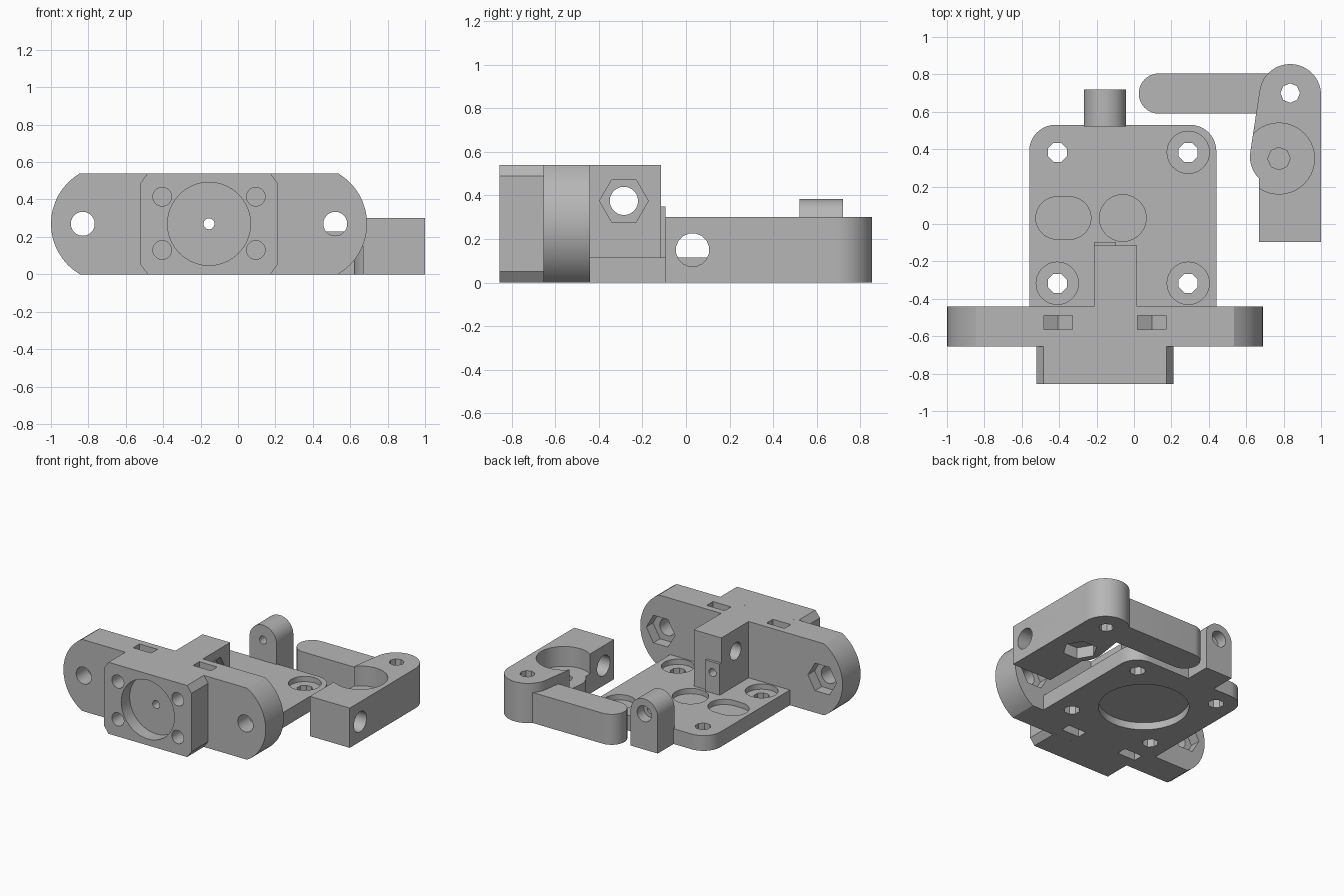
import bpy, bmesh
from math import cos, sin, radians

cube = bpy.data.objects.get("Cube")
if cube:
    bpy.data.objects.remove(cube, do_unlink=True)

grey = bpy.data.materials.new("plain grey")
grey.use_nodes = True
COLOUR = (0.47, 0.47, 0.47, 1)
grey.diffuse_color = COLOUR
grey.node_tree.nodes["Principled BSDF"].inputs["Base Color"].default_value = COLOUR


def arc(u, v, r, start, end, n=16):
    angles = [radians(start + (end - start) * i / n) for i in range(n + 1)]
    return [(u + r * cos(a), v + r * sin(a)) for a in angles]


def ring(u, v, r, n=40, turn=0):
    return arc(u, v, r, turn, turn + 360, n)[:-1]


def rect(u0, u1, v0, v1):
    return [(u0, v0), (u1, v0), (u1, v1), (u0, v1)]


def prism(name, axis, outline, lo, hi):
    """Extrude an outline along x (y,z plane), y (x,z plane) or z (x,y plane)."""
    place = {"x": lambda u, v, w: (w, u, v),
             "y": lambda u, v, w: (u, w, v),
             "z": lambda u, v, w: (u, v, w)}[axis]
    bm = bmesh.new()
    low = [bm.verts.new(place(u, v, lo)) for u, v in outline]
    high = [bm.verts.new(place(u, v, hi)) for u, v in outline]
    bm.faces.new(low)
    bm.faces.new(high)
    n = len(outline)
    for i in range(n):
        j = (i + 1) % n
        bm.faces.new((low[i], low[j], high[j], high[i]))
    bmesh.ops.recalc_face_normals(bm, faces=bm.faces)
    mesh = bpy.data.meshes.new(name)
    bm.to_mesh(mesh)
    bm.free()
    mesh.materials.append(grey)
    ob = bpy.data.objects.new(name, mesh)
    bpy.context.collection.objects.link(ob)
    return ob


def combine(target, others, operation):
    """Apply each helper solid to the target, then remove the helpers."""
    for other in others:
        mod = target.modifiers.new("solid", "BOOLEAN")
        mod.operation, mod.solver, mod.object = operation, "EXACT", other
        bpy.context.view_layer.update()
        graph = bpy.context.evaluated_depsgraph_get()
        mesh = bpy.data.meshes.new_from_object(target.evaluated_get(graph))
        target.modifiers.clear()
        target.data = mesh
        bpy.data.objects.remove(other, do_unlink=True)


def finish(ob):
    bpy.ops.object.select_all(action="DESELECT")
    ob.select_set(True)
    bpy.context.view_layer.objects.active = ob
    bpy.ops.object.shade_smooth_by_angle(angle=radians(28))


MID, AXIS, TOP, PLATE = -0.155, 0.27, 0.54, 0.115

# Main bracket: flange with rounded ends
flange = arc(0.377, AXIS, 0.313, -59.6, 59.6) + arc(-0.687, AXIS, 0.313, 120.4, 239.6)
bracket = prism("main_bracket", "y", flange, -0.655, -0.44)

# Chamfered motor block, spine, tab, base plate and rear lug
cx, cz = 0.037, 0.05
block = [(-0.52, cz), (-0.52 + cx, 0), (0.21 - cx, 0), (0.21, cz),
         (0.21, TOP - cz), (0.21 - cx, TOP), (-0.52 + cx, TOP), (-0.52, TOP - cz)]
plate = ([(-0.56, -0.46), (0.44, -0.46)] + arc(0.30, 0.39, 0.14, 0, 90)
         + arc(-0.42, 0.39, 0.14, 90, 180))
lug = [(MID - 0.113, 0), (MID + 0.113, 0)] + arc(MID, AXIS, 0.113, 0, 180, 24)
combine(bracket, [
    prism("motor_block", "y", block, -0.855, -0.64),
    prism("spine", "z", rect(-0.215, 0.015, -0.46, -0.115), 0, TOP),
    prism("base_plate", "z", plate, 0, PLATE),
    prism("tab", "z", rect(-0.215, -0.095, -0.13, -0.095), 0.05, 0.35),
    prism("rear_lug", "y", lug, 0.52, 0.72),
], "UNION")

cuts = [
    # Motor pocket and the long shaft bore, widened at the rear
    prism("pocket", "y", ring(MID, AXIS, 0.222), -0.9, -0.755),
    prism("bore", "y", ring(MID, AXIS, 0.03, 12), -0.8, 0.8),
    prism("rear_bore", "y", ring(MID, AXIS, 0.06, 24), 0.64, 0.8),
    # Cross bore in the spine with its nut seat
    prism("cross_bore", "x", ring(-0.285, 0.375, 0.065, 24), -0.3, 0.1),
    prism("cross_nut", "x", ring(-0.285, 0.375, 0.112, 6), -0.045, 0.1),
    # Plate pockets above and round recess below
    prism("slot", "z", arc(-0.343, 0.032, 0.113, -90, 90)
          + arc(-0.412, 0.032, 0.113, 90, 270), PLATE - 0.04, 0.3),
    prism("round_pocket", "z", ring(-0.06, 0.032, 0.125), PLATE - 0.04, 0.2),
    prism("under_recess", "z", ring(-0.06, 0.032, 0.31, 48), -0.1, 0.055),
]
# Flange bolt holes with hexagon seats at the back
for x in (-0.83, 0.52):
    cuts.append(prism("bolt", "y", ring(x, AXIS, 0.064, 24), -0.8, -0.3))
    cuts.append(prism("nut", "y", ring(x, AXIS, 0.12, 6), -0.52, -0.3))
# Motor screws with nut traps from the top and bottom
for x in (-0.405, 0.095):
    for z, far, tip in ((0.13, -0.1, 0.215), (0.415, 0.65, 0.33)):
        knee = tip + (0.042 if far > tip else -0.042)
        trap = [(x - 0.075, far), (x + 0.075, far), (x + 0.075, knee),
                (x, tip), (x - 0.075, knee)]
        cuts.append(prism("screw", "y", ring(x, z, 0.05, 24), -0.9, -0.5))
        cuts.append(prism("trap", "y", trap, -0.565, -0.49))
# Plate screws, three of them counterbored
for x in (-0.41, 0.29):
    for y in (-0.317, 0.383):
        cuts.append(prism("plate_hole", "z", ring(x, y, 0.055, 8, 22.5), -0.1, 0.2))
        if x > 0 or y < 0:
            cuts.append(prism("counterbore", "z", ring(x, y, 0.113), PLATE - 0.04, 0.2))
combine(bracket, cuts, "DIFFERENCE")
finish(bracket)

# Idler lever: body, lower arm, bearing recess and bores
body = (arc(0.835, 0.69, 0.165, 0, 171, 24) + arc(0.785, 0.36, 0.165, 171, 225, 10)
        + [(0.667, -0.095), (1.0, -0.095)])
lever = prism("idler_lever", "z", body, 0, 0.30)
arm = [(0.76, 0.59), (0.76, 0.805)] + arc(0.133, 0.6975, 0.1075, 90, 270)
combine(lever, [prism("lever_arm", "z", arm, 0, 0.23)], "UNION")
combine(lever, [
    prism("bearing_recess", "z", ring(0.775, 0.35, 0.19), 0.15, 0.4),
    prism("bearing_bolt", "z", ring(0.775, 0.35, 0.06, 8), 0.10, 0.4),
    prism("bearing_nut", "z", ring(0.775, 0.35, 0.12, 6), -0.1, 0.085),
    prism("pivot", "z", ring(0.835, 0.70, 0.052, 8), -0.1, 0.4),
    prism("tension_bore", "x", ring(0.03, 0.15, 0.077, 16, 11.25), 0.5, 1.1),
], "DIFFERENCE")
finish(lever)
